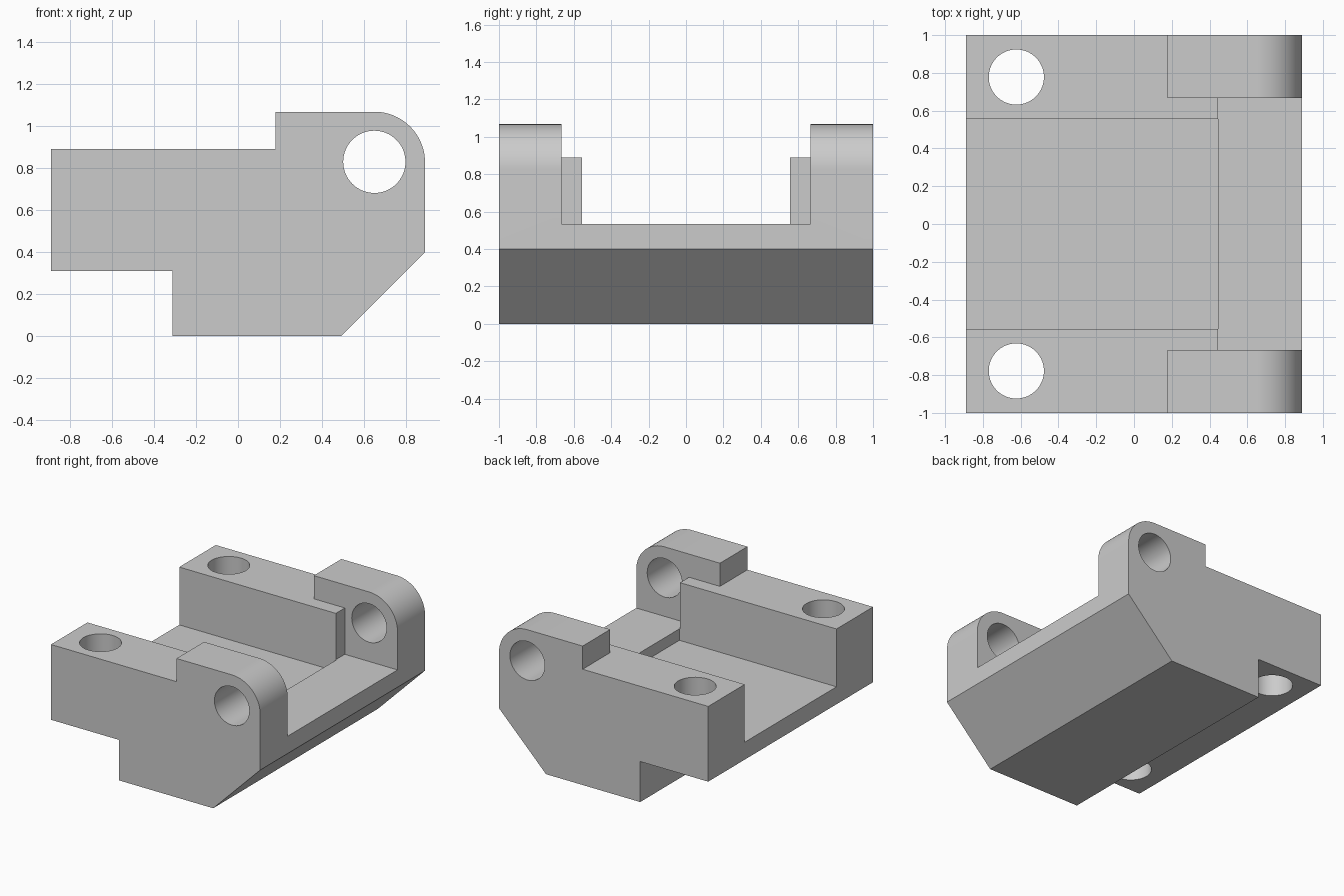
import bpy, bmesh, math
from mathutils import Matrix, Vector

if "Cube" in bpy.data.objects:
    bpy.data.objects.remove(bpy.data.objects["Cube"], do_unlink=True)

grey = bpy.data.materials.new("light grey")
grey.use_nodes = True
grey.diffuse_color = (0.6, 0.6, 0.6, 1)
grey.node_tree.nodes["Principled BSDF"].inputs["Base Color"].default_value = (0.6, 0.6, 0.6, 1)


def finish(bm, name):
    bmesh.ops.recalc_face_normals(bm, faces=bm.faces)
    mesh = bpy.data.meshes.new(name)
    bm.to_mesh(mesh)
    bm.free()
    mesh.materials.append(grey)
    obj = bpy.data.objects.new(name, mesh)
    bpy.context.collection.objects.link(obj)
    return obj


def extrude_profile(name, points, half_width):
    """Extrude an x-z outline symmetrically along y."""
    bm = bmesh.new()
    face = bm.faces.new([bm.verts.new((x, -half_width, z)) for x, z in points])
    new = bmesh.ops.extrude_face_region(bm, geom=[face])["geom"]
    verts = [v for v in new if isinstance(v, bmesh.types.BMVert)]
    bmesh.ops.translate(bm, verts=verts, vec=(0, 2 * half_width, 0))
    return finish(bm, name)


def cylinder(name, center, radius, depth, rotation=Matrix()):
    bm = bmesh.new()
    bmesh.ops.create_cone(bm, cap_ends=True, segments=64, radius1=radius, radius2=radius,
                          depth=depth, matrix=Matrix.Translation(Vector(center)) @ rotation)
    return finish(bm, name)


def cut(target, cutter):
    """Subtract the cutter, bake the result and discard the cutter."""
    mod = target.modifiers.new("cut", 'BOOLEAN')
    mod.operation, mod.solver, mod.object = 'DIFFERENCE', 'EXACT', cutter
    cutter.hide_render = True
    bpy.context.view_layer.update()
    graph = bpy.context.evaluated_depsgraph_get()
    mesh = bpy.data.meshes.new_from_object(target.evaluated_get(graph))
    target.modifiers.clear()
    target.data = mesh
    bpy.data.objects.remove(cutter, do_unlink=True)


# Side outline with the rounded pivot lug and the undercut rear shelf
pivot_x, pivot_z, lug_radius = 0.648, 0.826, 0.241
arc = [(pivot_x + lug_radius * math.sin(a), pivot_z + lug_radius * math.cos(a))
       for a in (math.pi / 2 * i / 24 for i in range(25))]
outline = [(-0.889, 0.311), (-0.889, 0.889), (0.178, 0.889), (0.178, 1.067)] + arc[::-1][::-1] + [
    (0.889, 0.4), (0.489, 0), (-0.311, 0), (-0.311, 0.311)]
body = extrude_profile("bracket_body", outline, 1)

# Lower channel between the side walls
cut(body, extrude_profile("channel_cutter", [
    (-1.2, 0.445), (0.446, 0.445), (0.446, 1.3), (-1.2, 1.3)], 0.557))

# Wider gap between the lugs, stepping over the wall ends
cut(body, extrude_profile("lug_gap_cutter", [
    (0.441, 0.533), (1.2, 0.533), (1.2, 1.3), (0.178, 1.3), (0.178, 0.889), (0.441, 0.889)], 0.666))

# Pivot bore through both lugs
cut(body, cylinder("pivot_cutter", (pivot_x, 0, 0.829), 0.148, 3, Matrix.Rotation(math.pi / 2, 4, 'X')))

# Vertical mounting holes
for side in (-1, 1):
    cut(body, cylinder("mount_cutter", (-0.623, side * 0.778, 0.6), 0.146, 2))

bpy.ops.object.select_all(action='DESELECT')
body.select_set(True)
bpy.context.view_layer.objects.active = body
bpy.ops.object.shade_smooth_by_angle(angle=math.radians(30))
